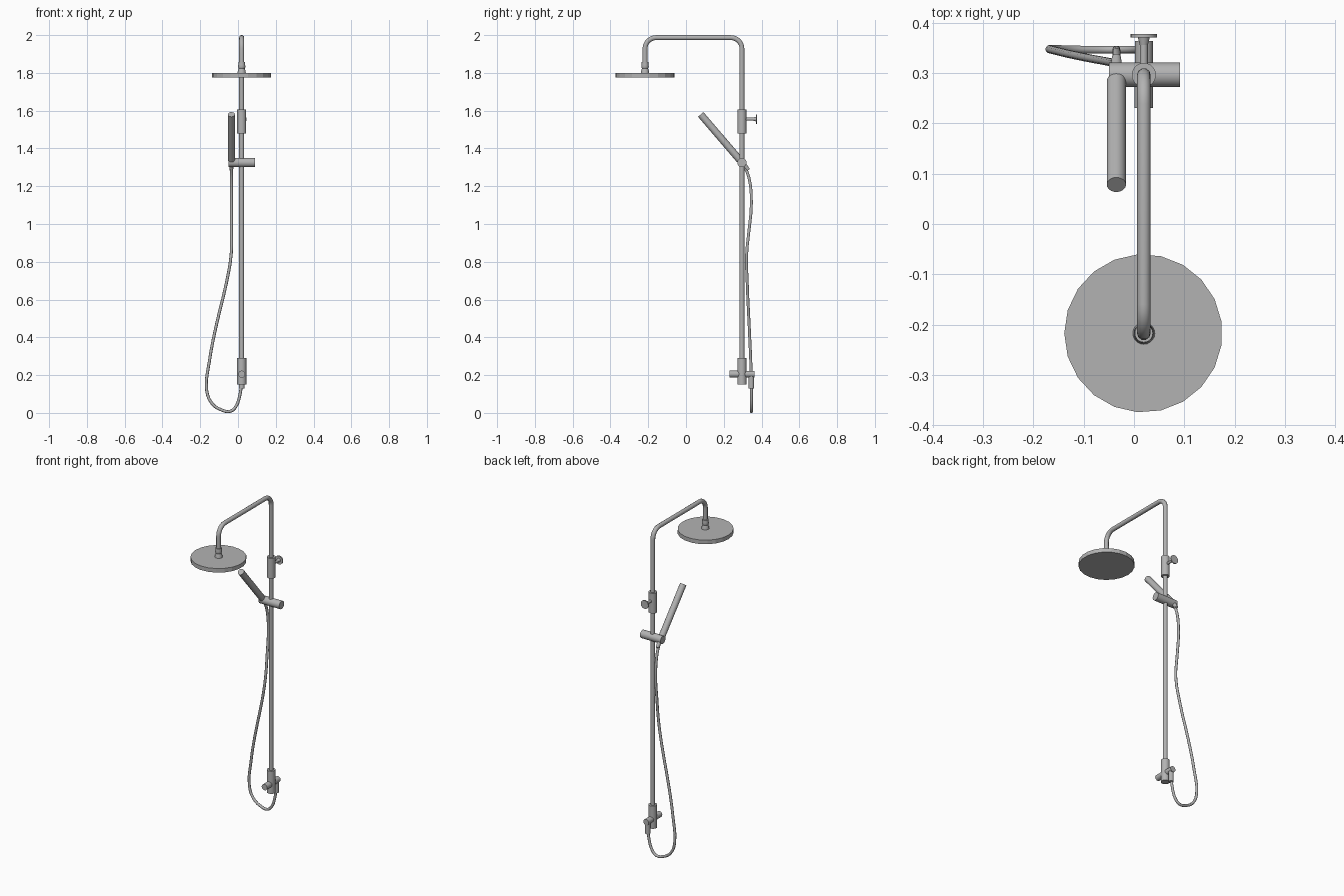
import bpy
import math
from mathutils import Vector

if "Cube" in bpy.data.objects:
    bpy.data.objects.remove(bpy.data.objects["Cube"])

X, Y = 0.0195, 0.296     # riser axis
HEAD_Y = -0.217          # overhead rose axis
HX = -0.035              # handset axis

# Mid grey metal
metal = bpy.data.materials.new("grey_metal")
metal.diffuse_color = (0.45, 0.45, 0.45, 1)
metal.use_nodes = True
metal.node_tree.nodes["Principled BSDF"].inputs["Base Color"].default_value = metal.diffuse_color


def finish(ob, angle=40):
    """Smooth shading with sharp edges kept, plus the metal."""
    bpy.ops.object.select_all(action='DESELECT')
    ob.select_set(True)
    bpy.context.view_layer.objects.active = ob
    bpy.ops.object.shade_smooth_by_angle(angle=math.radians(angle))
    if not ob.data.materials:
        ob.data.materials.append(metal)


def rod(name, a, b, r1, r2=None, sides=24):
    """Closed cylinder or cone between two points."""
    a, b = Vector(a), Vector(b)
    d = b - a
    bpy.ops.mesh.primitive_cone_add(
        vertices=sides, radius1=r1, radius2=r1 if r2 is None else r2,
        depth=d.length, location=(a + b) / 2,
        rotation=d.to_track_quat('Z', 'Y').to_euler())
    ob = bpy.context.object
    ob.name = name
    finish(ob)
    return ob


def tube(name, pts, r, kind='POLY', res=4):
    """Round tube along a path."""
    cu = bpy.data.curves.new(name, 'CURVE')
    cu.dimensions = '3D'
    cu.bevel_depth, cu.bevel_resolution = r, 3
    cu.use_fill_caps = True
    cu.resolution_u = res
    sp = cu.splines.new(kind)
    if kind == 'BEZIER':
        sp.bezier_points.add(len(pts) - 1)
        for bp, p in zip(sp.bezier_points, pts):
            bp.co = p
            bp.handle_left_type = bp.handle_right_type = 'AUTO'
    else:
        sp.points.add(len(pts) - 1)
        for q, p in zip(sp.points, pts):
            q.co = (*p, 1)
    ob = bpy.data.objects.new(name, cu)
    bpy.context.collection.objects.link(ob)
    bpy.ops.object.select_all(action='DESELECT')
    ob.select_set(True)
    bpy.context.view_layer.objects.active = ob
    bpy.ops.object.convert(target='MESH')
    finish(bpy.context.object, 50)


def lathe(name, profile, x, y, sides=20, angle=40):
    """Revolve (radius, z) profile round a vertical axis, capped."""
    verts = [(r * math.cos(math.pi + 2 * math.pi * i / sides),
              r * math.sin(math.pi + 2 * math.pi * i / sides), z)
             for r, z in profile for i in range(sides)]
    n = len(profile)
    faces = [(j * sides + i, j * sides + (i + 1) % sides,
              (j + 1) * sides + (i + 1) % sides, (j + 1) * sides + i)
             for j in range(n - 1) for i in range(sides)]
    faces += [tuple(reversed(range(sides))),
              tuple(range((n - 1) * sides, n * sides))]
    me = bpy.data.meshes.new(name)
    me.from_pydata(verts, [], faces)
    ob = bpy.data.objects.new(name, me)
    ob.location = (x, y, 0)
    bpy.context.collection.objects.link(ob)
    finish(ob, angle)


# Riser pipe and overhead arm with two rounded corners
R, TOP, B = 0.0135, 1.9865, 0.058
path = [(X, Y, 0.16)]
for cy, start in ((Y - B, 0), (HEAD_Y + B, 90)):
    for k in range(8):
        t = math.radians(start + 90 * k / 7)
        path.append((X, cy + B * math.cos(t), TOP - B + B * math.sin(t)))
path.append((X, HEAD_Y, 1.845))
tube("riser_and_arm", path, R)

# Overhead rose: 21-sided flat disc with swivel joint
lathe("shower_rose", [(0.157, 1.775), (0.157, 1.8)], X - 0.001, HEAD_Y, 21, 10)
lathe("rose_swivel", [(0.022, 1.799), (0.020, 1.812), (0.016, 1.824),
                      (0.020, 1.832), (0.018, 1.843), (0.018, 1.857)],
      X, HEAD_Y)

# Upper sleeve with wall fixing behind
rod("upper_sleeve", (X, Y, 1.48), (X, Y, 1.605), 0.024)
rod("wall_stem", (X, Y + 0.015, 1.555), (X, 0.362, 1.555), 0.008)
rod("wall_flare", (X, 0.355, 1.555), (X, 0.371, 1.555), 0.008, 0.012)
rod("wall_plate", (X, 0.370, 1.555), (X, 0.377, 1.555), 0.026)

# Sliding handset holder, handset and its hose nut
rod("handset_holder", (-0.05, Y, 1.325), (0.091, Y, 1.325), 0.0245)
rod("handset", (HX, 0.284, 1.340), (HX, 0.078, 1.580), 0.019)
rod("handset_hose_nut", (HX, 0.300, 1.322), (HX, 0.331, 1.286), 0.014, 0.009)

# Flexible hose
hose = [(HX, 0.300, 1.322), (HX, 0.332, 1.25), (HX, 0.346, 1.11),
        (HX, 0.334, 0.97), (-0.036, 0.321, 0.84), (-0.061, 0.324, 0.69),
        (-0.118, 0.335, 0.45), (-0.152, 0.343, 0.27), (-0.166, 0.348, 0.12),
        (-0.138, 0.347, 0.05), (-0.088, 0.346, 0.016), (-0.040, 0.346, 0.0085),
        (-0.010, 0.346, 0.036), (0.009, 0.346, 0.09), (X, 0.346, 0.16)]
tube("hose", hose, 0.008, 'BEZIER', 3)

# Lower diverter valve: body, front knob, rear outlet, hose nut
rod("valve_body", (X, Y, 0.15), (X, Y, 0.29), 0.0245)
rod("valve_knob", (X, 0.230, 0.205), (X, Y, 0.205), 0.0185)
rod("valve_outlet", (X, Y, 0.205), (X, 0.363, 0.205), 0.018)
rod("outlet_hose_nut", (X, 0.346, 0.13), (X, 0.346, 0.205), 0.0145)
